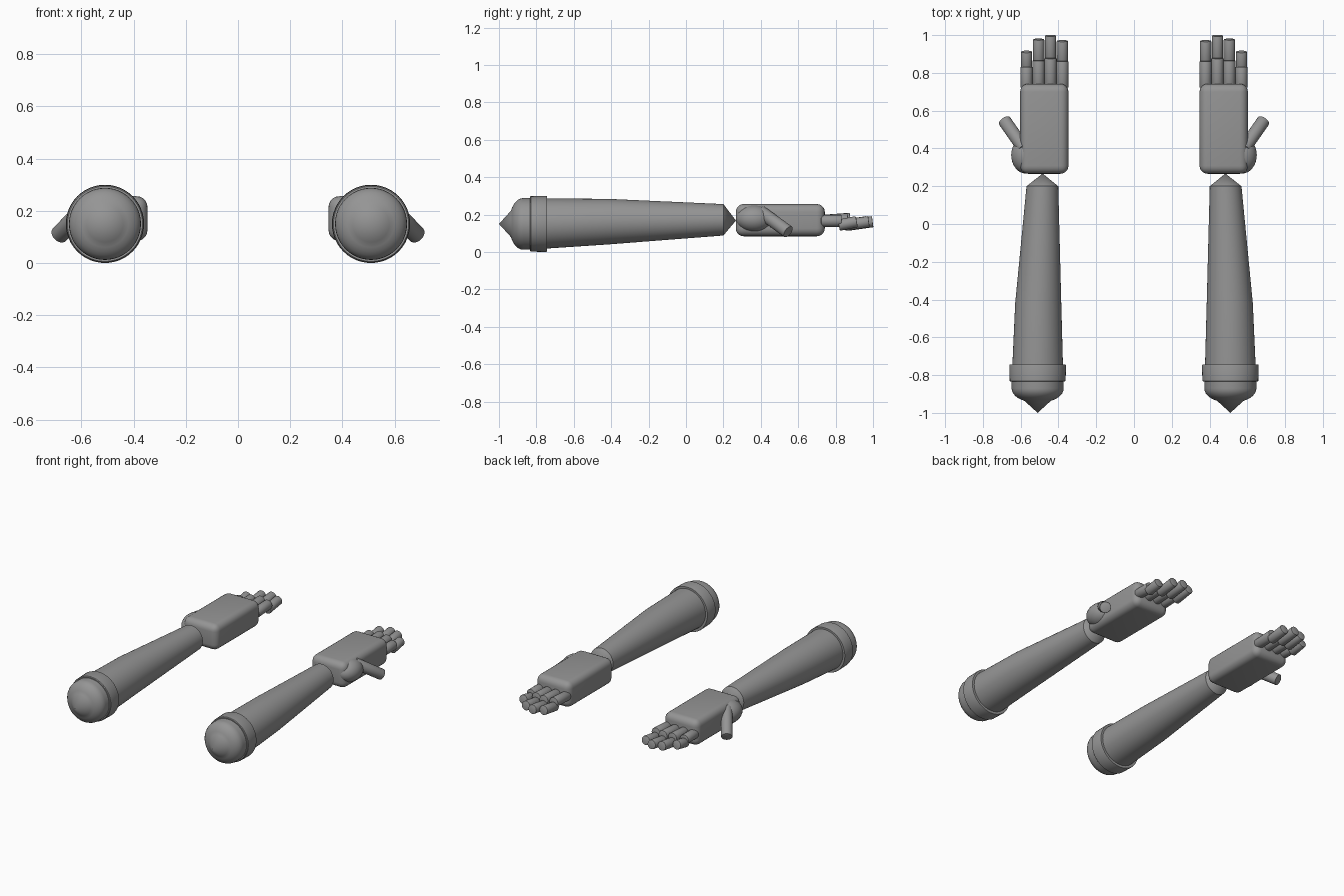
import bpy, bmesh, math
from mathutils import Vector, Matrix

if "Cube" in bpy.data.objects:
    bpy.data.objects.remove(bpy.data.objects["Cube"])

grey = bpy.data.materials.new("plain grey")
grey.diffuse_color = (0.3, 0.3, 0.3, 1)
grey.use_nodes = True
grey.node_tree.nodes["Principled BSDF"].inputs["Base Color"].default_value = grey.diffuse_color


def finish(name, bm, angle=40):
    """Turn a bmesh into a smooth object mirrored to the other arm."""
    bmesh.ops.recalc_face_normals(bm, faces=bm.faces)
    me = bpy.data.meshes.new(name)
    bm.to_mesh(me)
    bm.free()
    me.materials.append(grey)
    ob = bpy.data.objects.new(name, me)
    bpy.context.collection.objects.link(ob)
    bpy.ops.object.select_all(action='DESELECT')
    ob.select_set(True)
    bpy.context.view_layer.objects.active = ob
    bpy.ops.object.shade_smooth_by_angle(angle=math.radians(angle))
    mirror = ob.modifiers.new("other_side", 'MIRROR')
    mirror.use_mirror_merge = False
    return ob


def loft(name, rings, sides=48, angle=40):
    """Skin circles given as (y, x, z, radius) along the arm."""
    bm = bmesh.new()
    loops = []
    for y, x, z, r in rings:
        if r == 0:
            loops.append([bm.verts.new((x, y, z))] * sides)
        else:
            loops.append([bm.verts.new((x + r * math.cos(2 * math.pi * i / sides), y,
                                        z + r * math.sin(2 * math.pi * i / sides)))
                          for i in range(sides)])
    for a, b in zip(loops, loops[1:]):
        for i in range(sides):
            j = (i + 1) % sides
            quad = list(dict.fromkeys((a[i], a[j], b[j], b[i])))
            bm.faces.new(quad)
    for end in (loops[0], loops[-1]):
        if end[0] is not end[1]:
            bm.faces.new(end)
    return finish(name, bm, angle)


def rod(name, start, end, r, sides=24):
    """Cylinder between two points with slightly softened ends."""
    a, b = Vector(start), Vector(end)
    d = b - a
    bm = bmesh.new()
    m = Matrix.Translation((a + b) / 2) @ d.to_track_quat('Z', 'Y').to_matrix().to_4x4()
    bmesh.ops.create_cone(bm, cap_ends=True, segments=sides, radius1=r, radius2=r,
                          depth=d.length, matrix=m)
    rims = [e for e in bm.edges if any(len(f.verts) > 4 for f in e.link_faces)]
    bmesh.ops.bevel(bm, geom=rims, offset=0.004, segments=2, profile=0.5, affect='EDGES')
    return finish(name, bm)


# forearm, tapering to a pointed wrist
loft("forearm", [(-0.86, 0.51, 0.151, 0.134), (-0.75, 0.51, 0.152, 0.134),
                 (-0.42, 0.507, 0.162, 0.122), (0.2, 0.485, 0.172, 0.084),
                 (0.267, 0.484, 0.168, 0)])

# raised band near the elbow
loft("elbow_band", [(-0.834, 0.51, 0.15, 0.144), (-0.83, 0.51, 0.15, 0.148),
                    (-0.75, 0.51, 0.15, 0.15), (-0.744, 0.51, 0.15, 0.148)])

# rounded elbow cap ending in a shallow cone
cap = [(-0.80, 0.51, 0.15, 0.138), (-0.87, 0.51, 0.15, 0.138)]
for k in range(1, 7):
    t = math.radians(62) * k / 6
    cap.append((-0.87 - 0.075 * math.sin(t), 0.51, 0.15, 0.138 * math.cos(t) ** 0.9))
cap.append((-1.0, 0.51, 0.15, 0))
loft("elbow_cap", cap, angle=60)

# palm as a rounded block
bm = bmesh.new()
bmesh.ops.create_cube(bm, size=1, matrix=Matrix.Translation((0.475, 0.504, 0.17))
                      @ Matrix.Diagonal((0.256, 0.476, 0.172, 1)))
bmesh.ops.bevel(bm, geom=bm.edges[:], offset=0.042, segments=5, profile=0.5, affect='EDGES')
finish("palm", bm)

# four fingers, each a knuckle segment and a tip segment: x, knuckle end, tip end
fingers = [(0.379, 0.862, 0.97), (0.442, 0.878, 0.998),
           (0.505, 0.866, 0.978), (0.569, 0.832, 0.913)]
for i, (x, mid, tip) in enumerate(fingers):
    lift = 0.166 + (mid - 0.832) * 0.25
    rod(f"finger_base_{i + 1}", (x, 0.722, 0.166), (x, mid, lift), 0.032)
    rod(f"finger_tip_{i + 1}", (x, mid - 0.015, 0.143), (x, tip, 0.162), 0.03)

# thumb mound and thumb
bm = bmesh.new()
bmesh.ops.create_uvsphere(bm, u_segments=32, v_segments=16, radius=1,
                          matrix=Matrix.Translation((0.572, 0.365, 0.178))
                          @ Matrix.Diagonal((0.078, 0.098, 0.072, 1)))
finish("thumb_mound", bm)
rod("thumb", (0.582, 0.398, 0.215), (0.686, 0.547, 0.107), 0.035)
